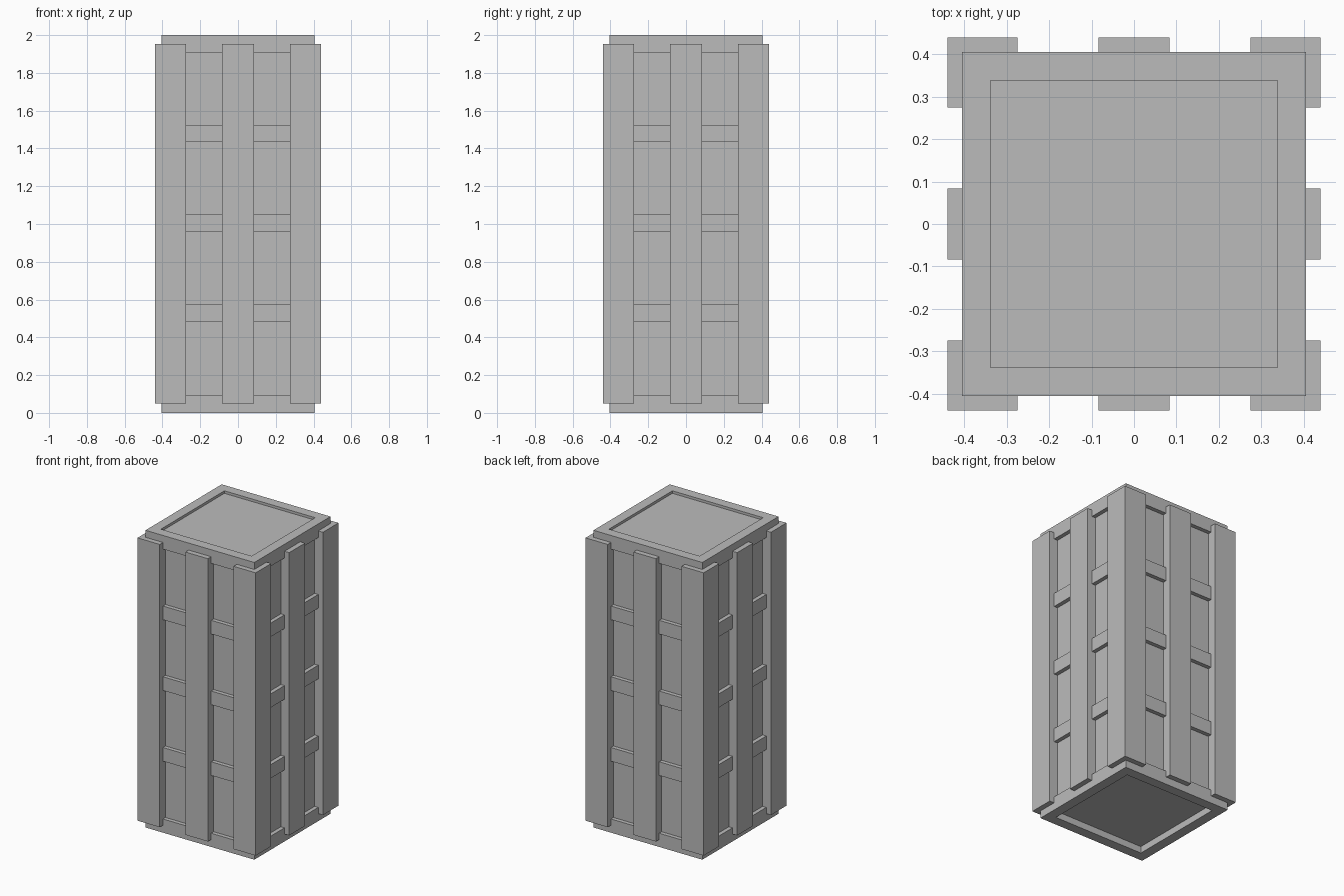
import bpy, bmesh
from mathutils import Matrix, Vector

cube = bpy.data.objects.get("Cube")
if cube:
    bpy.data.objects.remove(cube)

grey = bpy.data.materials.new("plain_grey")
grey.use_nodes = True
grey.diffuse_color = (0.5, 0.5, 0.5, 1)
grey.node_tree.nodes["Principled BSDF"].inputs["Base Color"].default_value = grey.diffuse_color

OUTER, CAP, CORE = 0.44, 0.405, 0.378      # half widths
POST_INNER, SLAT_HALF = 0.275, 0.084
CAP_HEIGHT, PANEL_HALF = 0.092, 0.31


def box(bm, low, high):
    low, high = Vector(low), Vector(high)
    matrix = Matrix.Translation((low + high) / 2) @ Matrix.Diagonal((*(high - low), 1))
    bmesh.ops.create_cube(bm, size=1, matrix=matrix)


def finish(bm, name):
    mesh = bpy.data.meshes.new(name)
    bm.to_mesh(mesh)
    bm.free()
    mesh.materials.append(grey)
    obj = bpy.data.objects.new(name, mesh)
    bpy.context.collection.objects.link(obj)


def cap(name, bottom, direction, depth):
    """Square slab with a sunken panel on its outward face."""
    bm = bmesh.new()
    box(bm, (-CAP, -CAP, bottom), (CAP, CAP, bottom + CAP_HEIGHT))
    bm.normal_update()
    face = max(bm.faces, key=lambda f: f.normal.z * direction)
    bmesh.ops.inset_region(bm, faces=[face], thickness=CAP - PANEL_HALF)
    panel = bmesh.ops.extrude_discrete_faces(bm, faces=[face])["faces"][0]
    bmesh.ops.translate(bm, verts=panel.verts, vec=(0, 0, -direction * depth))
    bmesh.ops.recalc_face_normals(bm, faces=bm.faces)
    finish(bm, name)


# Recessed body and end caps
bm = bmesh.new()
box(bm, (-CORE, -CORE, CAP_HEIGHT), (CORE, CORE, 2 - CAP_HEIGHT))
finish(bm, "core")
cap("top_cap", 2 - CAP_HEIGHT, 1, 0.017)
cap("bottom_cap", 0, -1, 0.045)

# Corner posts
bm = bmesh.new()
for sx in (-1, 1):
    for sy in (-1, 1):
        x, y = sorted((sx * POST_INNER, sx * OUTER)), sorted((sy * POST_INNER, sy * OUTER))
        box(bm, (x[0], y[0], 0.05), (x[1], y[1], 1.953))
finish(bm, "corner_posts")

# Middle slat on each side
bm = bmesh.new()
for quarter in range(4):
    part = bmesh.new()
    box(part, (-SLAT_HALF, -OUTER, 0.05), (SLAT_HALF, -CORE + 0.02, 1.953))
    part.transform(Matrix.Rotation(quarter * 1.5707963, 4, 'Z'))
    mesh = bpy.data.meshes.new("slat_part")
    part.to_mesh(mesh)
    part.free()
    bm.from_mesh(mesh)
    bpy.data.meshes.remove(mesh)
finish(bm, "middle_slats")

# Horizontal bands around the body
bm = bmesh.new()
for z in (0.527, 1.003, 1.479):
    box(bm, (-CAP, -CAP, z - 0.046), (CAP, CAP, z + 0.046))
finish(bm, "horizontal_bands")
